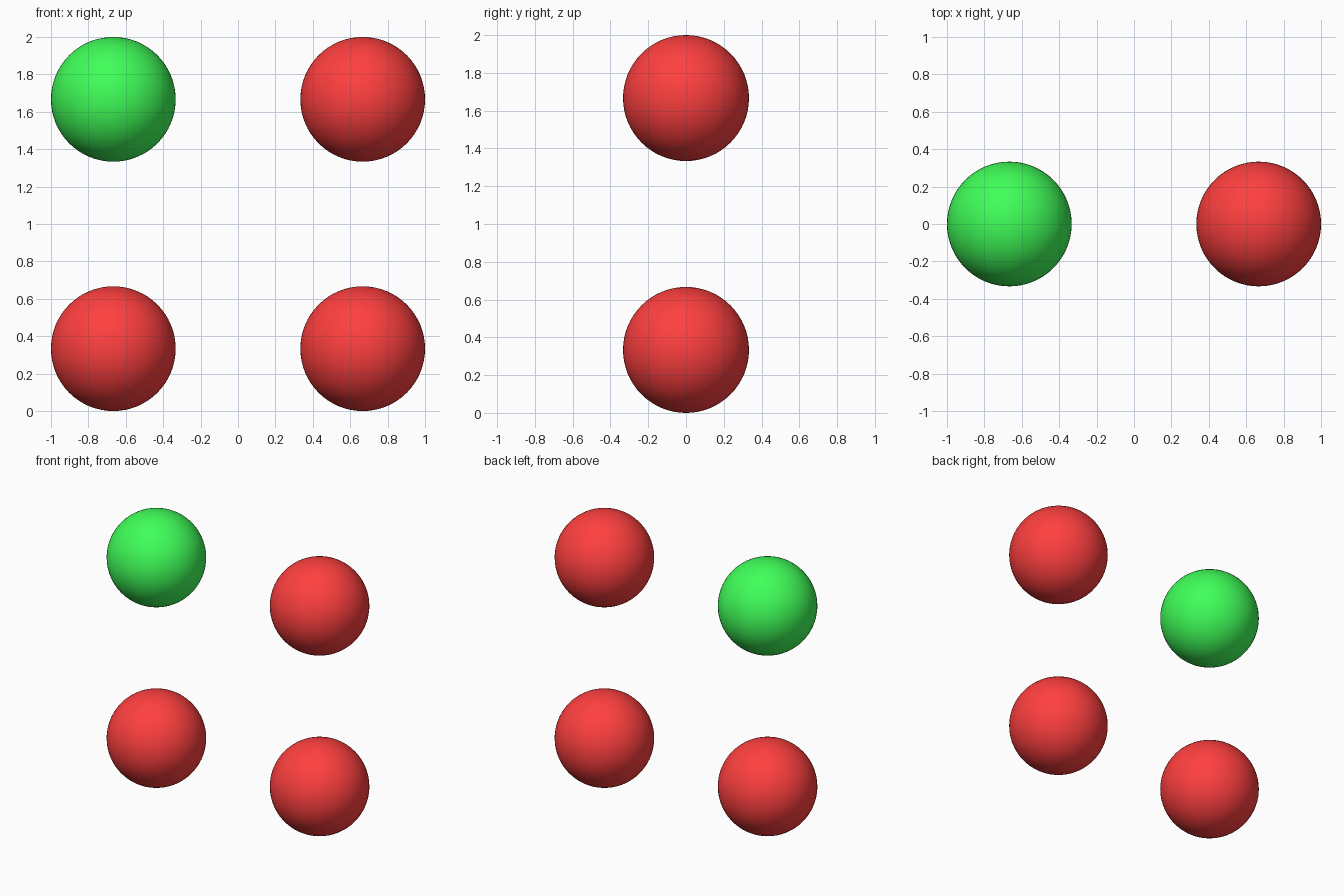
import bpy

if "Cube" in bpy.data.objects:
    bpy.data.objects.remove(bpy.data.objects["Cube"])

RADIUS = 1 / 3
OFFSET = 2 / 3  # sphere centres sit on a square in the XZ plane


def material(name, color):
    mat = bpy.data.materials.new(name)
    mat.diffuse_color = color
    mat.use_nodes = True
    mat.node_tree.nodes["Principled BSDF"].inputs["Base Color"].default_value = mat.diffuse_color
    return mat


red = material("red", (1.0, 0.05, 0.05, 1.0))
green = material("green", (0.05, 1.0, 0.1, 1.0))


def ball(name, x, z, mat):
    bpy.ops.mesh.primitive_uv_sphere_add(
        segments=64, ring_count=32, radius=RADIUS, location=(x, 0, z))
    obj = bpy.context.object
    obj.name = name
    obj.data.materials.append(mat)
    bpy.ops.object.shade_smooth()


# Four separate balls: the upper left one is green, the rest red
for level, z in (("lower", RADIUS), ("upper", RADIUS + 2 * OFFSET)):
    for side, x in (("left", -OFFSET), ("right", OFFSET)):
        is_green = (level, side) == ("upper", "left")
        ball(f"{level}_{side}_ball", x, z, green if is_green else red)
